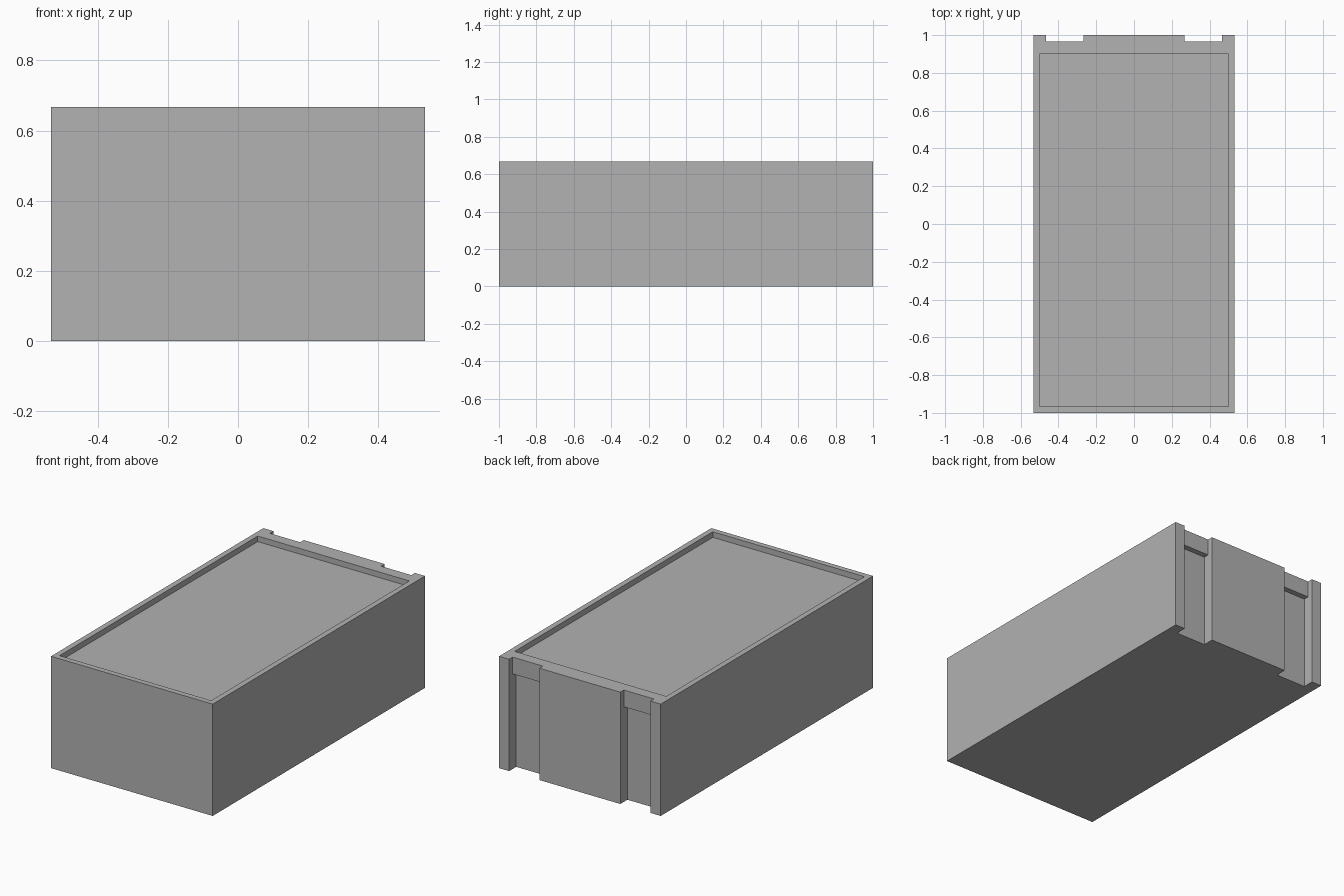
import bpy

if "Cube" in bpy.data.objects:
    bpy.data.objects.remove(bpy.data.objects["Cube"], do_unlink=True)

U = 1 / 30  # wall thickness, used as the design unit
HALF_X, HALF_Y, HEIGHT = 16, 30, 20

grey = bpy.data.materials.new("mid_grey")
grey.use_nodes = True
grey.diffuse_color = (0.445, 0.445, 0.445, 1)
bsdf = next(n for n in grey.node_tree.nodes if n.type == "BSDF_PRINCIPLED")
bsdf.inputs["Base Color"].default_value = grey.diffuse_color


def box(name, low, high):
    """Box between two corners given in design units."""
    bpy.ops.mesh.primitive_cube_add(size=1)
    obj = bpy.context.object
    obj.name = name
    for v in obj.data.vertices:
        v.co = [(lo if c < 0 else hi) * U for c, lo, hi in zip(v.co, low, high)]
    obj.data.materials.append(grey)
    return obj


def cut(target, low, high):
    """Subtract a box from the target and discard the cutter."""
    cutter = box("cutter", low, high)
    cutter.hide_render = True
    mod = target.modifiers.new("cut", "BOOLEAN")
    mod.operation = "DIFFERENCE"
    mod.solver = "EXACT"
    mod.object = cutter
    bpy.context.view_layer.objects.active = target
    bpy.ops.object.modifier_apply(modifier=mod.name)
    bpy.data.objects.remove(cutter, do_unlink=True)


# Solid body
body = box("box_body", (-HALF_X, -HALF_Y, 0), (HALF_X, HALF_Y, HEIGHT))

# Shallow recess in the top, with a wider rim at the back
cut(body, (-15, -29, HEIGHT - 1), (15, 27, HEIGHT + 1))

# Two stepped back slots: shallow under the rim, deeper below the lip
for x0, x1 in ((-14, -8), (8, 14)):
    cut(body, (x0, HALF_Y - 1, -1), (x1, HALF_Y + 1, HEIGHT + 1))
    cut(body, (x0, HALF_Y - 2, -1), (x1, HALF_Y + 1, HEIGHT - 3))

for poly in body.data.polygons:
    poly.use_smooth = False
